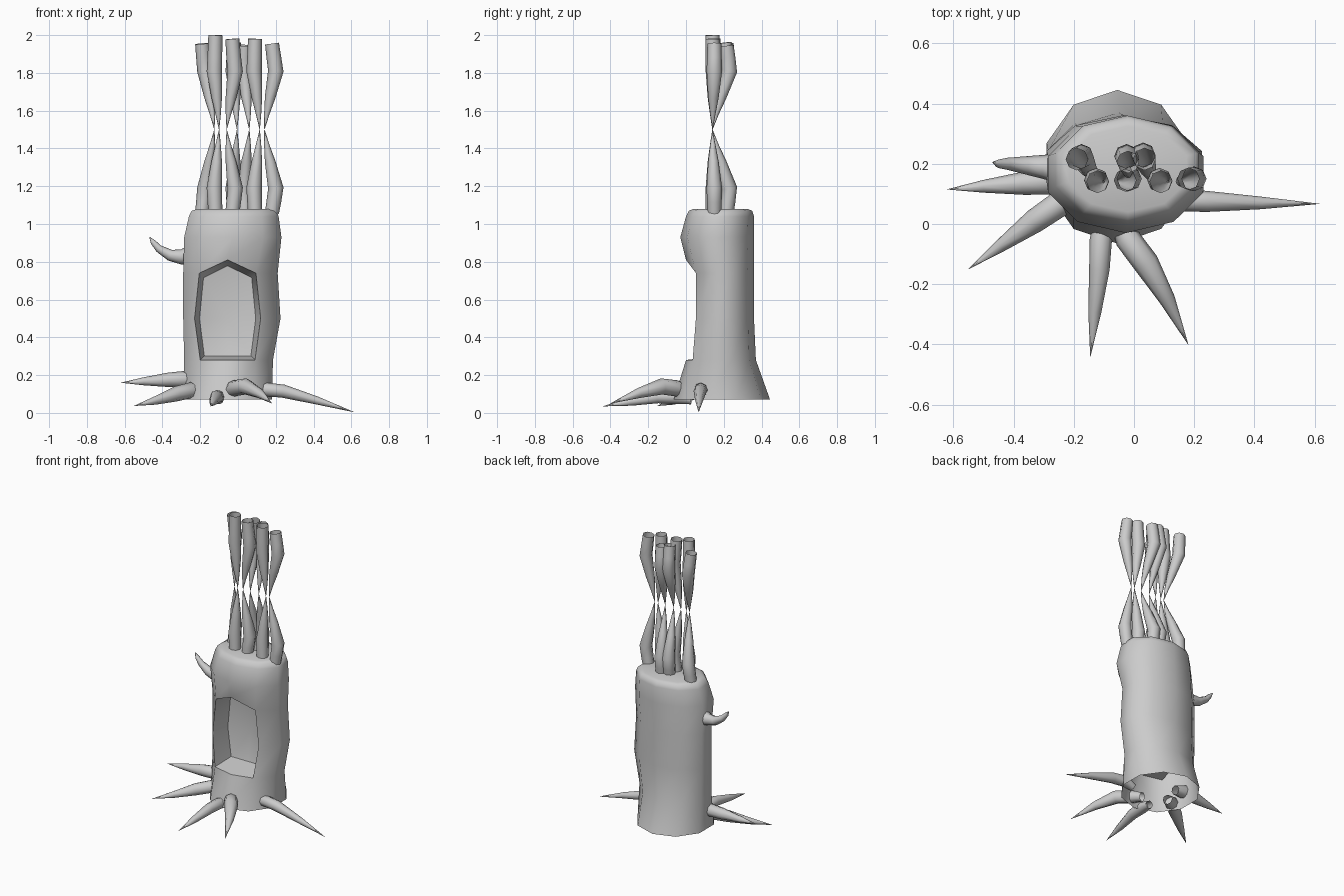
import bpy, bmesh
from math import sin, cos, pi, radians
from mathutils import Vector


def finish(name, bm, angle):
    bmesh.ops.recalc_face_normals(bm, faces=bm.faces)
    me = bpy.data.meshes.new(name)
    bm.to_mesh(me)
    bm.free()
    ob = bpy.data.objects.new(name, me)
    bpy.context.collection.objects.link(ob)
    bpy.ops.object.select_all(action='DESELECT')
    ob.select_set(True)
    bpy.context.view_layer.objects.active = ob
    bpy.ops.object.shade_smooth_by_angle(angle=radians(angle))
    return ob


def tube(name, pts, ref, sides=8):
    """Open-ended tube through (x, y, z, radius) points; zero radius becomes a tip."""
    bm = bmesh.new()
    centres = [Vector(p[:3]) for p in pts]
    rings = []
    for i, c in enumerate(centres):
        d = centres[min(i + 1, len(pts) - 1)] - centres[max(i - 1, 0)]
        s = d.cross(Vector(ref)).normalized()
        t = d.cross(s).normalized()
        r = max(pts[i][3], 0.0005)
        rings.append([bm.verts.new(c + r * (s * cos(2 * pi * k / sides) + t * sin(2 * pi * k / sides)))
                      for k in range(sides)])
    for a, b in zip(rings, rings[1:]):
        for k in range(sides):
            n = (k + 1) % sides
            bm.faces.new((a[k], a[n], b[n], b[k]))
    return finish(name, bm, 60)


# Trunk: ten-sided rings (z, left, right, front, back), open at the bottom
levels = [(0.07, -0.29, 0.18, -0.065, 0.445), (0.28, -0.285, 0.185, 0.0, 0.37),
          (0.50, -0.29, 0.225, 0.02, 0.36), (0.74, -0.29, 0.21, 0.02, 0.36),
          (0.93, -0.285, 0.23, -0.03, 0.36), (1.04, -0.26, 0.215, 0.0, 0.36),
          (1.07, -0.245, 0.205, 0.015, 0.35), (1.08, -0.215, 0.175, 0.04, 0.325)]
N = 10
bm = bmesh.new()
rings = []
for z, l, r, f, b in levels:
    ring = []
    for k in range(N):
        a = 2 * pi * k / N
        x = (l + r) / 2 + (r - l) / 2 / sin(radians(72)) * sin(a)
        y = (f + b) / 2 - (b - f) / 2 * cos(a)
        ring.append(bm.verts.new((x, y, z)))
    rings.append(ring)
# Shape the mouth of the hollow
rings[3][0].co = (-0.055, 0.0, 0.81)
for lv, half in ((1, 0.145), (2, 0.175), (3, 0.15)):
    rings[lv][1].co.x = -0.055 + half
    rings[lv][9].co.x = -0.055 - half
for i, (a, b) in enumerate(zip(rings, rings[1:])):
    for k in range(N):
        if i in (1, 2) and k in (0, 9):
            continue
        n = (k + 1) % N
        bm.faces.new((a[k], a[n], b[n], b[k]))
bm.faces.new(rings[-1])
# Hollow: scooped back from the mouth
mouth = [rings[1][0], rings[1][1], rings[2][1], rings[3][1],
         rings[3][0], rings[3][9], rings[2][9], rings[1][9]]
bm.verts.remove(rings[2][0])
inner = []
for v in mouth:
    x, y, z = v.co
    inner.append(bm.verts.new((-0.055 + (x + 0.055) * 0.85, 0.18, 0.5 + (z - 0.5) * 0.9)))
mid = bm.verts.new((-0.055, 0.22, 0.5))
lip = []
for k in range(8):
    n = (k + 1) % 8
    bm.faces.new((mouth[k], mouth[n], inner[n], inner[k]))
    bm.faces.new((inner[k], inner[n], mid))
finish("trunk", bm, 62)

# Roots: tapering, curling down to points
roots = {
    "root_right": [(0.08, 0.085, 0.10, 0.025), (0.14, 0.08, 0.125, 0.037), (0.24, 0.075, 0.115, 0.035),
                   (0.42, 0.07, 0.065, 0.021), (0.615, 0.067, 0.004, 0)],
    "root_front_right": [(-0.05, 0.02, 0.11, 0.03), (-0.02, -0.05, 0.13, 0.043), (0.04, -0.13, 0.14, 0.043),
                         (0.11, -0.25, 0.105, 0.027), (0.18, -0.40, 0.05, 0)],
    "root_front": [(-0.10, 0.03, 0.07, 0.025), (-0.11, -0.05, 0.085, 0.037), (-0.115, -0.15, 0.085, 0.034),
                   (-0.13, -0.29, 0.06, 0.022), (-0.145, -0.44, 0.035, 0)],
    "root_front_left": [(-0.18, 0.11, 0.10, 0.03), (-0.25, 0.065, 0.12, 0.043), (-0.33, 0.01, 0.10, 0.04),
                        (-0.44, -0.07, 0.065, 0.022), (-0.55, -0.15, 0.037, 0)],
    "root_left": [(-0.21, 0.15, 0.16, 0.03), (-0.28, 0.14, 0.18, 0.043), (-0.37, 0.135, 0.175, 0.038),
                  (-0.50, 0.125, 0.167, 0.021), (-0.62, 0.115, 0.16, 0)],
}
for name, pts in roots.items():
    tube(name, pts, (0, 0, 1))

# Side branch
tube("side_branch", [(-0.25, 0.185, 0.84, 0.05), (-0.30, 0.19, 0.825, 0.04), (-0.36, 0.195, 0.835, 0.03),
                     (-0.42, 0.20, 0.87, 0.02), (-0.45, 0.20, 0.905, 0.014), (-0.468, 0.205, 0.93, 0.002)],
     (0, 1, 0))

# Stems: end x, bulge x, pinch x, end y, bulge y, top z; lower half mirrors the upper
stems = [(-0.19, -0.175, -0.125, 0.215, 0.225, 1.955), (-0.12, -0.125, -0.10, 0.14, 0.145, 2.0),
         (-0.03, -0.015, -0.06, 0.145, 0.15, 1.98), (-0.02, -0.025, -0.005, 0.205, 0.225, 1.96),
         (0.035, 0.03, 0.06, 0.215, 0.23, 1.945), (0.09, 0.085, 0.115, 0.14, 0.145, 1.98),
         (0.18, 0.20, 0.14, 0.15, 0.15, 1.955)]
for i, (ex, bx, px, ey, by, top) in enumerate(stems, 1):
    for part, s in (("lower", -1), ("upper", 1)):
        end = 1.06 if s < 0 else top
        mx = (bx + px) / 2
        my = (by + 0.14) / 2
        tube(f"{part}_stem_{i}",
             [(px, 0.14, 1.5, 0.001), (px + (bx - px) * 0.2, 0.14 + (by - 0.14) * 0.2, 1.5 + s * 0.08, 0.014),
              (mx, my, 1.5 + s * 0.17, 0.028),
              (bx, by, 1.5 + s * 0.31, 0.041), (bx * 0.5 + ex * 0.5, (by + ey) / 2, 1.5 + s * 0.38, 0.039),
              (ex, ey, end, 0.037)], (0, 1, 0))
